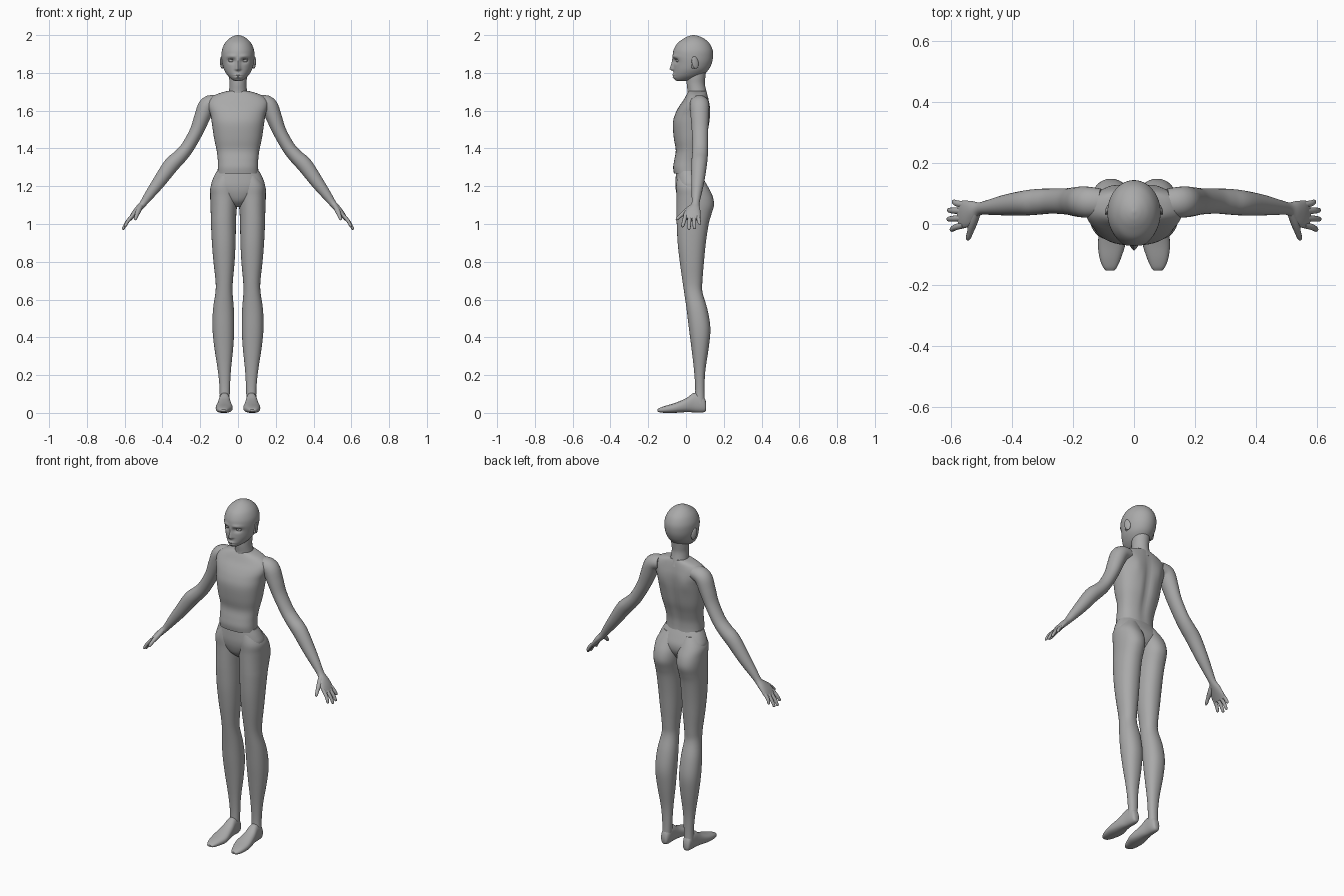
import bpy, bmesh, math
from mathutils import Vector

skin = bpy.data.materials.new("plain grey")
skin.diffuse_color = (0.40, 0.40, 0.40, 1)


def spline(rows, steps):
    """Catmull-Rom interpolation through rows of numbers."""
    out = []
    for i in range(len(rows) - 1):
        p0, p1, p2, p3 = (rows[max(i - 1, 0)], rows[i], rows[i + 1], rows[min(i + 2, len(rows) - 1)])
        for s in range(steps):
            t = s / steps
            out.append([0.5 * (2 * b + (c - a) * t + (2 * a - 5 * b + 4 * c - d) * t * t
                               + (3 * b - a - 3 * c + d) * t ** 3) for a, b, c, d in zip(p0, p1, p2, p3)])
    return out + [list(rows[-1])]


def skin_rings(name, rings, mirror=False, sculpt=None):
    """Join rings of points into a closed smooth object."""
    bm = bmesh.new()
    loops = [[bm.verts.new(sculpt(p) if sculpt else p) for p in r] for r in rings]
    n = len(loops[0])
    for a, b in zip(loops, loops[1:]):
        for i in range(n):
            bm.faces.new((a[i], a[(i + 1) % n], b[(i + 1) % n], b[i]))
    bm.faces.new(loops[0])
    bm.faces.new(loops[-1])
    bmesh.ops.recalc_face_normals(bm, faces=bm.faces)
    me = bpy.data.meshes.new(name)
    bm.to_mesh(me)
    bm.free()
    me.materials.append(skin)
    ob = bpy.data.objects.new(name, me)
    bpy.context.collection.objects.link(ob)
    if mirror:
        ob.modifiers.new("mirror", "MIRROR").use_mirror_merge = False
    bpy.ops.object.select_all(action="DESELECT")
    bpy.context.view_layer.objects.active = ob
    ob.select_set(True)
    bpy.ops.object.shade_smooth_by_angle(angle=math.radians(50))
    return ob


def oval(n, power):
    for i in range(n):
        a = 2 * math.pi * i / n
        c, s = math.cos(a), math.sin(a)
        yield math.copysign(abs(c) ** (2 / power), c), math.copysign(abs(s) ** (2 / power), s)


def loft(name, rows, axis="z", n=32, steps=4, power=2.0, **kw):
    """rows: (position, x0, x1, b0, b1); b is y for axis z, z for axis y."""
    rings = []
    for t, x0, x1, b0, b1 in spline(rows, steps):
        ring = []
        for c, s in oval(n, power):
            x, b = (x0 + x1) / 2 + c * (x1 - x0) / 2, (b0 + b1) / 2 + s * (b1 - b0) / 2
            ring.append(Vector((x, b, t) if axis == "z" else (x, t, b)))
        rings.append(ring)
    return skin_rings(name, rings, **kw)


def tube(name, rows, n=20, steps=4, **kw):
    """rows: (x, y, z, thickness radius, depth radius) along a limb."""
    pts = spline(rows, steps)
    rings = []
    for i, p in enumerate(pts):
        d = (Vector(pts[min(i + 1, len(pts) - 1)][:3]) - Vector(pts[max(i - 1, 0)][:3])).normalized()
        u = Vector((0, 1, 0)).cross(d).normalized()
        v = d.cross(u)
        rings.append([Vector(p[:3]) + u * c * p[3] + v * s * p[4] for c, s in oval(n, 2)])
    return skin_rings(name, rings, mirror=True, **kw)


def sym(rows):
    return [(z, -w, w, y0, y1) for z, w, y0, y1 in rows]


def bump(v, s):
    return math.exp(-(v / s) ** 2)


# head, with sculpted eye sockets, nose, lips and chin
def face(p):
    if p.y < 0.02:
        x, z = abs(p.x), p.z
        d = 0.013 * bump(x - 0.034, 0.019) * bump(z - 1.864, 0.013)
        d -= 0.006 * bump(x - 0.036, 0.025) * bump(z - 1.887, 0.010)
        ridge = max(0.0, min(1.0, (1.885 - z) / 0.065)) if z > 1.82 else bump(z - 1.82, 0.008)
        d -= 0.021 * ridge * bump(x, 0.008 + 0.005 * ridge)
        d -= 0.007 * bump(x, 0.020) * (bump(z - 1.789, 0.005) + bump(z - 1.776, 0.005))
        p.y += d
    return p


loft("head", sym([
    (1.757, 0.016, -0.048, 0.0), (1.765, 0.032, -0.060, 0.04), (1.785, 0.054, -0.066, 0.085),
    (1.815, 0.073, -0.066, 0.118), (1.85, 0.083, -0.066, 0.136), (1.885, 0.087, -0.070, 0.143),
    (1.92, 0.085, -0.066, 0.141), (1.955, 0.071, -0.047, 0.125), (1.98, 0.049, -0.015, 0.098),
    (1.994, 0.025, 0.012, 0.07), (2.0, 0.004, 0.036, 0.045)]), n=96, steps=8, sculpt=face)


# small rounded face parts
def pebble(name, loc, size, rot=(0, 0, 0)):
    bpy.ops.mesh.primitive_uv_sphere_add(segments=16, ring_count=10)
    ob = bpy.context.object
    ob.name = name
    for v in ob.data.vertices:
        v.co = Vector(a * b for a, b in zip(v.co, size))
    ob.location, ob.rotation_euler = loc, rot
    ob.data.materials.append(skin)
    bpy.ops.object.shade_smooth()


for s, side in ((-1, "right"), (1, "left")):
    pebble(side + "_ear", (s * 0.086, 0.048, 1.855), (0.007, 0.019, 0.033), (0.2, 0, s * 0.35))
    pebble(side + "_ear_lobe", (s * 0.083, 0.038, 1.836), (0.007, 0.010, 0.014))
    pebble(side + "_eye", (s * 0.034, -0.041, 1.864), (0.017, 0.012, 0.008))
    pebble(side + "_upper_eyelid", (s * 0.035, -0.047, 1.873), (0.020, 0.010, 0.003), (0, s * 0.1, s * 0.4))

# neck
loft("neck", sym([(1.665, 0.056, 0.0, 0.118), (1.695, 0.049, 0.008, 0.110), (1.74, 0.045, 0.004, 0.100),
                  (1.775, 0.047, 0.004, 0.102), (1.82, 0.048, 0.005, 0.108)]))


# torso, with spine groove and shoulder blades
def back(p):
    if p.y > 0.04:
        p.y -= 0.012 * bump(p.x, 0.022) * bump(p.z - 1.48, 0.16)
        p.y += 0.006 * bump(abs(p.x) - 0.075, 0.03) * bump(p.z - 1.58, 0.05)
    return p


loft("torso", sym([
    (1.268, 0.108, -0.064, 0.078), (1.30, 0.107, -0.068, 0.077), (1.34, 0.107, -0.062, 0.080),
    (1.39, 0.113, -0.054, 0.092), (1.45, 0.126, -0.064, 0.110), (1.53, 0.138, -0.070, 0.124),
    (1.58, 0.146, -0.058, 0.128), (1.62, 0.158, -0.038, 0.127), (1.655, 0.156, -0.014, 0.121),
    (1.685, 0.118, 0.003, 0.114), (1.703, 0.062, 0.014, 0.108)]), n=64, power=2.35, sculpt=back)

# pelvis
loft("pelvis", sym([
    (1.09, 0.02, 0.0, 0.06), (1.12, 0.06, -0.034, 0.085), (1.16, 0.115, -0.050, 0.108),
    (1.20, 0.142, -0.056, 0.110), (1.24, 0.132, -0.055, 0.094), (1.28, 0.112, -0.052, 0.074)]),
    n=48, power=2.3)

# legs
loft("leg", [
    (1.255, 0.015, 0.110, -0.045, 0.082), (1.20, 0.005, 0.144, -0.052, 0.115),
    (1.15, 0.003, 0.147, -0.050, 0.140), (1.10, 0.005, 0.146, -0.050, 0.148),
    (1.05, 0.009, 0.144, -0.050, 0.134), (1.0, 0.011, 0.143, -0.049, 0.120),
    (0.9, 0.013, 0.138, -0.044, 0.105), (0.8, 0.018, 0.130, -0.033, 0.095),
    (0.7, 0.027, 0.119, -0.019, 0.087), (0.64, 0.029, 0.119, -0.010, 0.087),
    (0.55, 0.022, 0.132, 0.003, 0.113), (0.45, 0.020, 0.135, 0.015, 0.129),
    (0.35, 0.025, 0.126, 0.028, 0.121), (0.22, 0.038, 0.106, 0.043, 0.102),
    (0.12, 0.043, 0.097, 0.049, 0.098), (0.05, 0.045, 0.098, 0.045, 0.100)],
    n=36, power=2.2, mirror=True)

# feet
loft("foot", [
    (0.107, 0.058, 0.083, 0.015, 0.05), (0.100, 0.050, 0.092, 0.006, 0.075), (0.08, 0.044, 0.097, 0.002, 0.100),
    (0.04, 0.042, 0.101, 0.003, 0.105), (0.0, 0.036, 0.109, 0.004, 0.077), (-0.06, 0.028, 0.118, 0.0, 0.052),
    (-0.11, 0.042, 0.113, 0.0, 0.037), (-0.14, 0.055, 0.102, 0.003, 0.026), (-0.152, 0.064, 0.092, 0.008, 0.018)],
    axis="y", n=24, power=2.4, mirror=True)

# arms and palms
tube("arm", [
    (0.11, 0.070, 1.645, 0.038, 0.046), (0.160, 0.072, 1.630, 0.046, 0.051),
    (0.190, 0.073, 1.565, 0.042, 0.048), (0.220, 0.074, 1.490, 0.036, 0.043),
    (0.268, 0.075, 1.405, 0.035, 0.041), (0.310, 0.073, 1.355, 0.038, 0.042),
    (0.355, 0.069, 1.310, 0.041, 0.041), (0.420, 0.062, 1.220, 0.034, 0.034),
    (0.472, 0.055, 1.150, 0.025, 0.025), (0.505, 0.050, 1.105, 0.018, 0.021),
    (0.530, 0.043, 1.078, 0.017, 0.034), (0.552, 0.033, 1.052, 0.014, 0.045),
    (0.572, 0.030, 1.025, 0.009, 0.043)], n=28)

# fingers and thumb
tips = [(0.063, 0.593, 0.072, 0.995), (0.042, 0.608, 0.045, 0.974),
        (0.019, 0.610, 0.016, 0.970), (-0.003, 0.600, -0.018, 0.983)]
for i, (y, tx, ty, tz) in enumerate(tips):
    mx, my, mz = (0.56 + tx) / 2 + 0.004, (y + ty) / 2, (1.04 + tz) / 2 + 0.003
    tube("finger_%d" % (i + 1), [(0.558, y, 1.045, 0.009, 0.011), (mx, my, mz, 0.009, 0.010),
         (tx - 0.003, ty, tz + 0.006, 0.007, 0.008), (tx, ty, tz, 0.002, 0.003)], n=12, steps=3)
tube("thumb", [(0.515, 0.035, 1.095, 0.013, 0.013), (0.528, 0.002, 1.068, 0.014, 0.014),
               (0.537, -0.028, 1.045, 0.010, 0.010), (0.543, -0.046, 1.028, 0.008, 0.008),
               (0.545, -0.053, 1.021, 0.002, 0.002)], n=12, steps=3)
